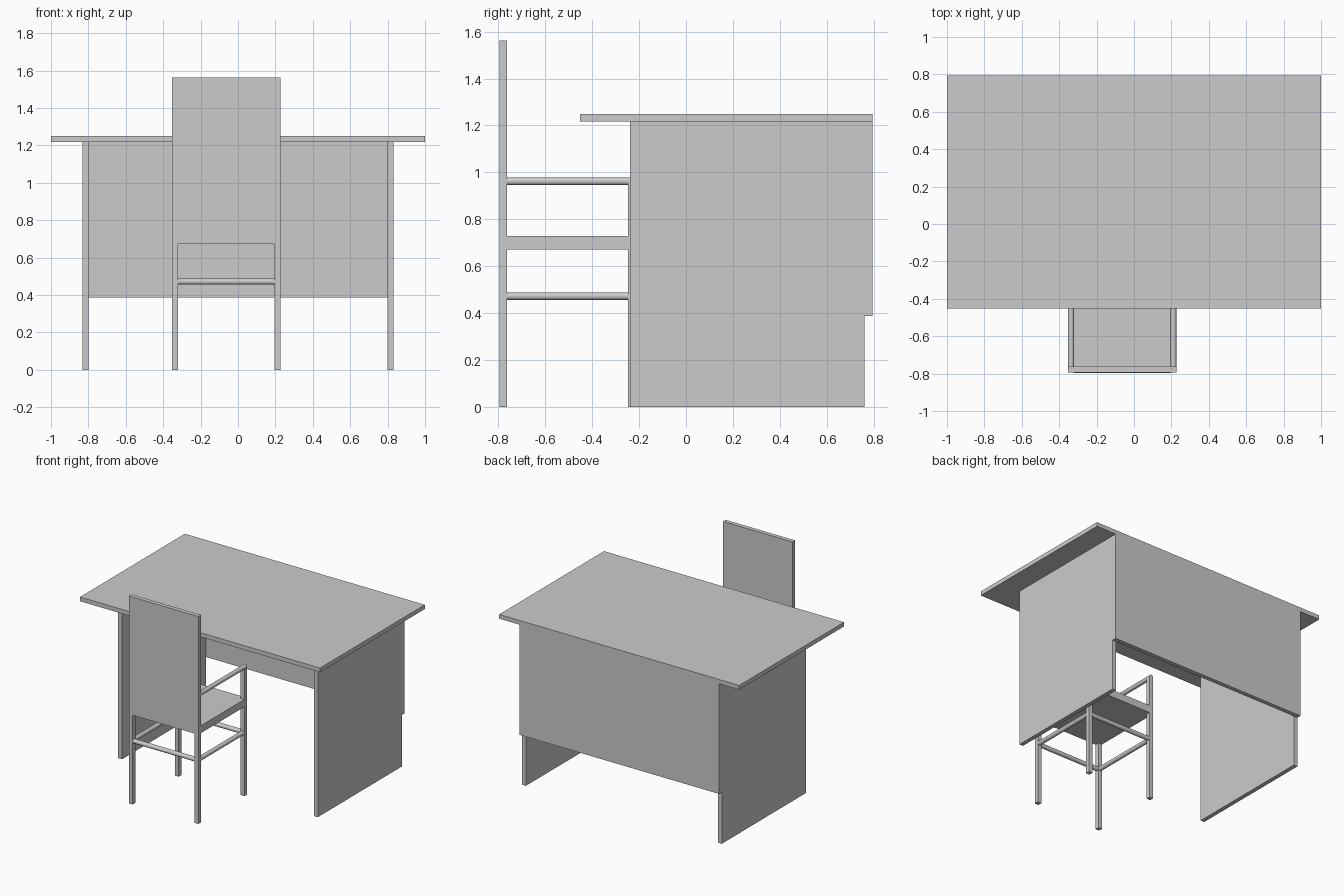
import bpy
from mathutils import Vector

if "Cube" in bpy.data.objects:
    bpy.data.objects.remove(bpy.data.objects["Cube"])

grey = bpy.data.materials.new("plain grey")
grey.diffuse_color = (0.6, 0.6, 0.6, 1)
grey.use_nodes = True
grey.node_tree.nodes["Principled BSDF"].inputs["Base Color"].default_value = grey.diffuse_color


def box(name, x, y, z):
    """Box from (min, max) ranges."""
    bpy.ops.mesh.primitive_cube_add(size=1, location=[sum(r) / 2 for r in (x, y, z)])
    ob = bpy.context.object
    ob.name = name
    ob.scale = [r[1] - r[0] for r in (x, y, z)]
    bpy.ops.object.transform_apply(location=False, rotation=False, scale=True)
    ob.data.materials.append(grey)


def rod(name, a, b, radius=0.0165):
    """Round bar between two points."""
    a, b = Vector(a), Vector(b)
    bpy.ops.mesh.primitive_cylinder_add(vertices=32, radius=radius, depth=(b - a).length,
                                        location=(a + b) / 2)
    ob = bpy.context.object
    ob.name = name
    ob.rotation_euler = (b - a).to_track_quat('Z', 'Y').to_euler()
    ob.data.materials.append(grey)
    bpy.ops.object.shade_smooth_by_angle()


# Desk
box("desk_top", (-1, 1), (-0.452, 0.795), (1.218, 1.25))
box("desk_back_panel", (-0.832, 0.832), (0.762, 0.795), (0.388, 1.218))
box("desk_left_panel", (-0.832, -0.80), (-0.238, 0.762), (0, 1.218))
box("desk_right_panel", (0.80, 0.832), (-0.238, 0.762), (0, 1.218))

# Chair
X0, X1, T = -0.353, 0.226, 0.032
REAR, FRONT = -0.795, -0.215
rung_z, arm_z = 0.472, 0.962
box("chair_back", (X0, X1), (REAR, REAR + T), (0.672, 1.562))
box("chair_seat", (X0, X1), (REAR + T, FRONT), (0.672, 0.728))
for side, x in (("left", X0), ("right", X1 - T)):
    cx = x + T / 2
    box(side + "_rear_leg", (x, x + T), (REAR, REAR + T), (0, 0.672))
    box(side + "_front_leg_lower", (x, x + T), (FRONT - T, FRONT), (0, 0.672))
    box(side + "_arm_post", (x, x + T), (FRONT - T, FRONT), (0.728, arm_z))
    rod(side + "_armrest", (cx, REAR + T, arm_z), (cx, FRONT, arm_z))
    rod(side + "_rung", (cx, REAR + T, rung_z), (cx, FRONT - T, rung_z))
for end, y in (("rear", REAR + T / 2), ("front", FRONT - T / 2)):
    rod(end + "_rung", (X0 + T, y, rung_z), (X1 - T, y, rung_z))
